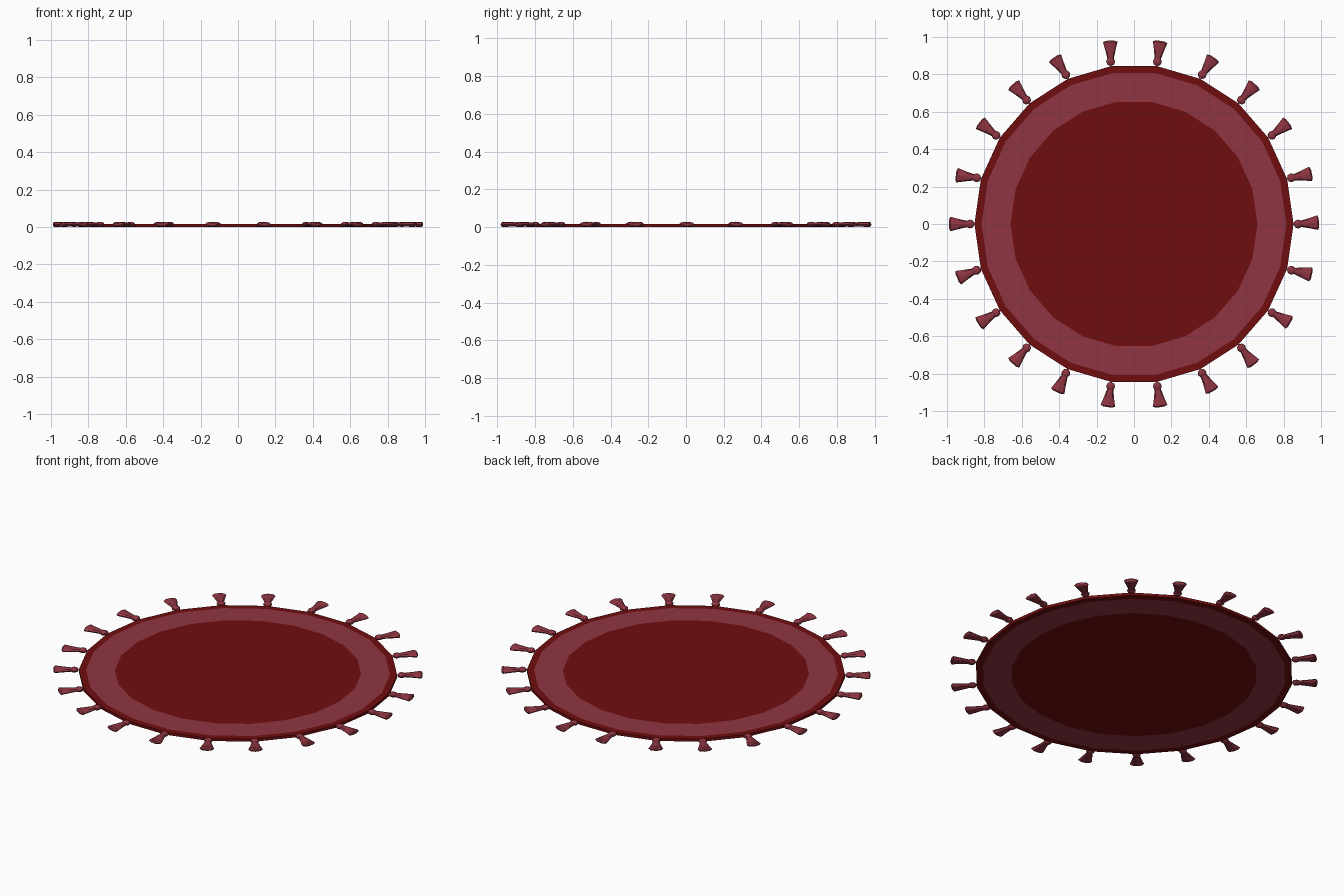
import bpy, bmesh, math
from mathutils import Matrix, Vector

if "Cube" in bpy.data.objects:
    bpy.data.objects.remove(bpy.data.objects["Cube"])

N = 22           # rug sides = number of tassels
THICK = 0.016


def material(name, rgb):
    m = bpy.data.materials.new(name)
    m.diffuse_color = (*rgb, 1)
    m.use_nodes = True
    m.node_tree.nodes["Principled BSDF"].inputs["Base Color"].default_value = m.diffuse_color
    return m


red = material("deep red", (0.165, 0.004, 0.0045))
rose = material("dusty rose", (0.275, 0.036, 0.054))


def finish(bm, name, mats):
    bmesh.ops.recalc_face_normals(bm, faces=bm.faces)
    me = bpy.data.meshes.new(name)
    bm.to_mesh(me)
    bm.free()
    for m in mats:
        me.materials.append(m)
    ob = bpy.data.objects.new(name, me)
    bpy.context.collection.objects.link(ob)
    return ob


def loft(bm, loops, closed_ends=True):
    # bridge successive vertex rings, optionally capping both ends
    faces = []
    for a, b in zip(loops, loops[1:]):
        n = len(a)
        faces.append([bm.faces.new((a[i], a[(i + 1) % n], b[(i + 1) % n], b[i])) for i in range(n)])
    if closed_ends:
        bm.faces.new(loops[0])
        bm.faces.new(loops[-1])
    return faces


# Rug: flat polygon with a rose band on both faces
bm = bmesh.new()
profile = [(0.66, 0), (0.815, 0), (0.853, 0), (0.853, THICK), (0.815, THICK), (0.66, THICK)]
rings = [[bm.verts.new((r * math.cos(math.tau * k / N), r * math.sin(math.tau * k / N), z))
          for k in range(N)] for r, z in profile]
bands = loft(bm, rings)
for f in bands[0] + bands[4]:
    f.material_index = 1
finish(bm, "round_rug", [red, rose])

# Tassels: knot plus flared, flattened skirt, each swung by a few degrees
SWING = [4, -5, 5, 0, -9, 0, -7, 9, 0, -5, 9, 0, 6, 0, 0, 0, 0, 0, 6, -4, 3, 4]
SIDES = 8
for k, swing in enumerate(SWING):
    a = math.tau * k / N
    bm = bmesh.new()
    bmesh.ops.create_uvsphere(bm, u_segments=8, v_segments=6, radius=0.024,
                              matrix=Matrix.Diagonal((1, 1, 0.58, 1)))
    skirt = [(0.008, 0.015, 0.010), (0.06, 0.027, 0.012), (0.105, 0.039, 0.014), (0.112, 0.022, 0.008)]
    loops = [[bm.verts.new((x, w * math.cos(math.tau * i / SIDES), h * math.sin(math.tau * i / SIDES)))
              for i in range(SIDES)] for x, w, h in skirt]
    loft(bm, loops)
    place = (Matrix.Translation(Vector((0.877 * math.cos(a), 0.877 * math.sin(a), 0.0145)))
             @ Matrix.Rotation(a + math.radians(swing), 4, 'Z'))
    bm.transform(place)
    finish(bm, f"tassel_{k + 1}", [rose])
